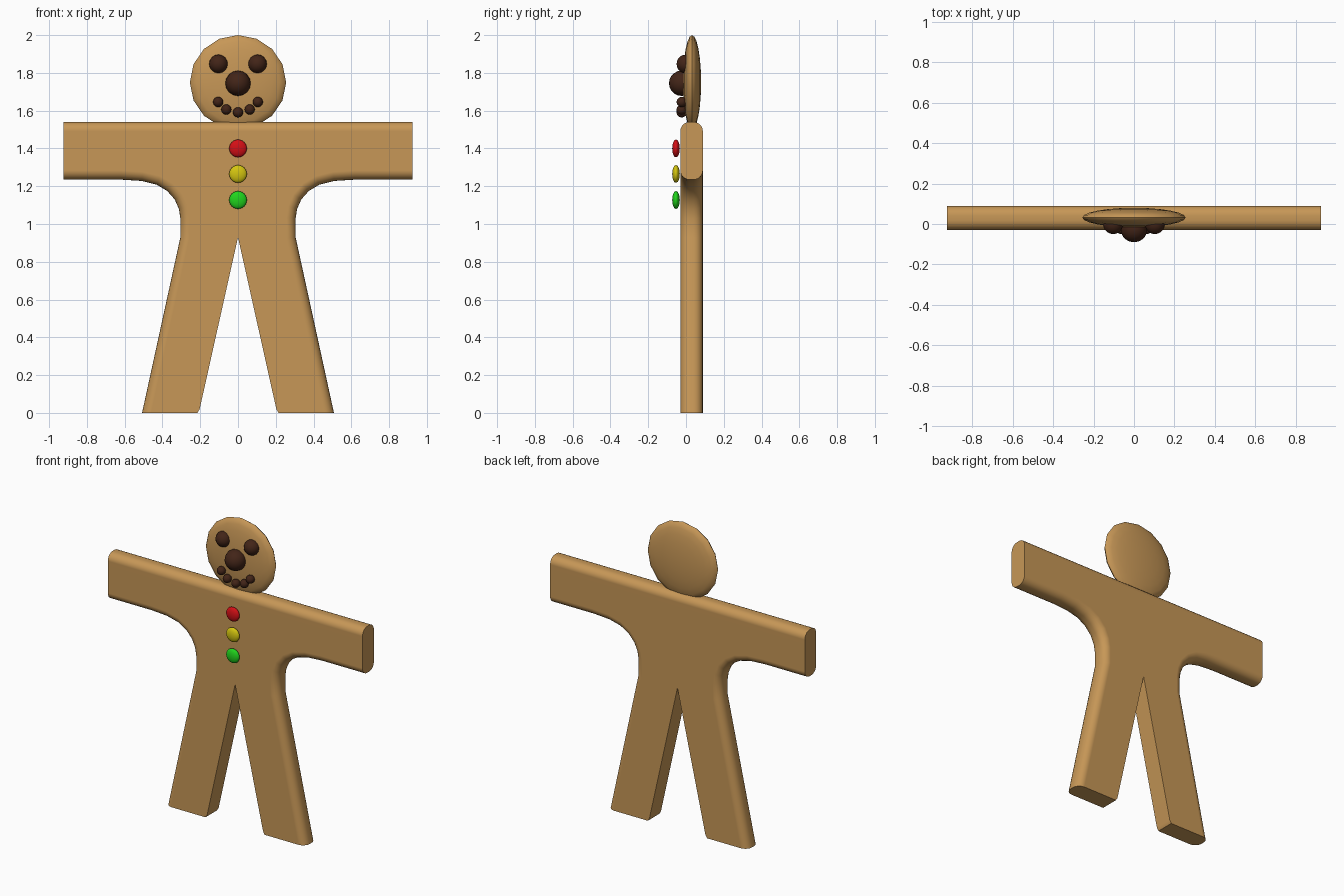
import bpy, bmesh, math

if "Cube" in bpy.data.objects:
    bpy.data.objects.remove(bpy.data.objects["Cube"])


def material(name, rgb):
    m = bpy.data.materials.new(name)
    m.diffuse_color = (*rgb, 1)
    m.use_nodes = True
    m.node_tree.nodes["Principled BSDF"].inputs["Base Color"].default_value = m.diffuse_color
    return m


DOUGH = material("baked dough", (0.57, 0.31, 0.095))
CHOC = material("dark chocolate", (0.055, 0.018, 0.009))
RED = material("red candy", (0.66, 0.005, 0.008))
YELLOW = material("yellow candy", (0.66, 0.56, 0.005))
GREEN = material("green candy", (0.015, 0.66, 0.012))


def finish(bm, name, mat):
    mesh = bpy.data.meshes.new(name)
    bm.to_mesh(mesh)
    bm.free()
    mesh.materials.append(mat)
    obj = bpy.data.objects.new(name, mesh)
    bpy.context.collection.objects.link(obj)
    bpy.ops.object.select_all(action='DESELECT')
    obj.select_set(True)
    bpy.context.view_layer.objects.active = obj
    bpy.ops.object.shade_smooth_by_angle(angle=math.radians(40))
    return obj


def ball(name, mat, centre, radii, segments=16, rings=10):
    """Ellipsoid whose pole axis points to the front."""
    bm = bmesh.new()
    bmesh.ops.create_uvsphere(bm, u_segments=segments, v_segments=rings, radius=1)
    for v in bm.verts:
        x, y, z = v.co
        v.co = (centre[0] + x * radii[0], centre[1] - z * radii[1], centre[2] + y * radii[2])
    bmesh.ops.recalc_face_normals(bm, faces=bm.faces)
    return finish(bm, name, mat)


# Body: half outline from crotch, down the leg, up the side, out along the arm
half = [(0.203, 0.02), (0.215, 0.0), (0.508, 0.0), (0.305, 0.93), (0.305, 1.03),
        (0.313, 1.08), (0.335, 1.13), (0.375, 1.175), (0.43, 1.208),
        (0.51, 1.228), (0.62, 1.235), (0.925, 1.235), (0.925, 1.54)]
outline = [(0, 0.93)] + half + [(-x, z) for x, z in reversed(half)]
bm = bmesh.new()
FRONT, BACK = -0.03, 0.089
rows = [[bm.verts.new((x, y, z)) for x, z in outline] for y in (FRONT, BACK)]
bm.faces.new(rows[0])
bm.faces.new(rows[1][::-1])
n = len(outline)
rounded = []
for i in range(n):
    j = (i + 1) % n
    bm.faces.new((rows[0][j], rows[0][i], rows[1][i], rows[1][j]))
    (x1, z1), (x2, z2) = outline[i], outline[j]
    # arm ends, soles and inner legs stay square
    arm_end = abs(x1 - x2) < 1e-4 and abs(x1) > 0.9
    inner_or_sole = min(z1, z2) < 0.03 and min(abs(x1), abs(x2)) < 0.22
    if not arm_end and not inner_or_sole:
        rounded += [bm.edges.get((r[i], r[j])) for r in rows]
bmesh.ops.recalc_face_normals(bm, faces=bm.faces)
bmesh.ops.bevel(bm, geom=rounded, offset=0.048, offset_type='OFFSET',
                segments=5, profile=0.5, affect='EDGES')
body = finish(bm, "body", DOUGH)
body.modifiers.new("even shading", 'WEIGHTED_NORMAL').keep_sharp = True

# Head
ball("head", DOUGH, (0, 0.032, 1.75), (0.255, 0.048, 0.25), 16, 12)

# Face
ball("nose", CHOC, (0, -0.023, 1.745), (0.067,) * 3)
for side, label in ((-1, "left"), (1, "right")):
    ball(label + "_eye", CHOC, (side * 0.103, 0.0, 1.847), (0.05,) * 3)
    ball(label + "_mouth_corner", CHOC, (side * 0.105, -0.023, 1.646), (0.027,) * 3)
    ball(label + "_mouth_dot", CHOC, (side * 0.062, -0.023, 1.606), (0.027,) * 3)
ball("middle_mouth_dot", CHOC, (0, -0.023, 1.591), (0.027,) * 3)

# Buttons
for name, mat, z in (("top_button", RED, 1.4), ("middle_button", YELLOW, 1.265),
                     ("bottom_button", GREEN, 1.127)):
    ball(name, mat, (0, -0.053, z), (0.047, 0.02, 0.047), 24, 12)
